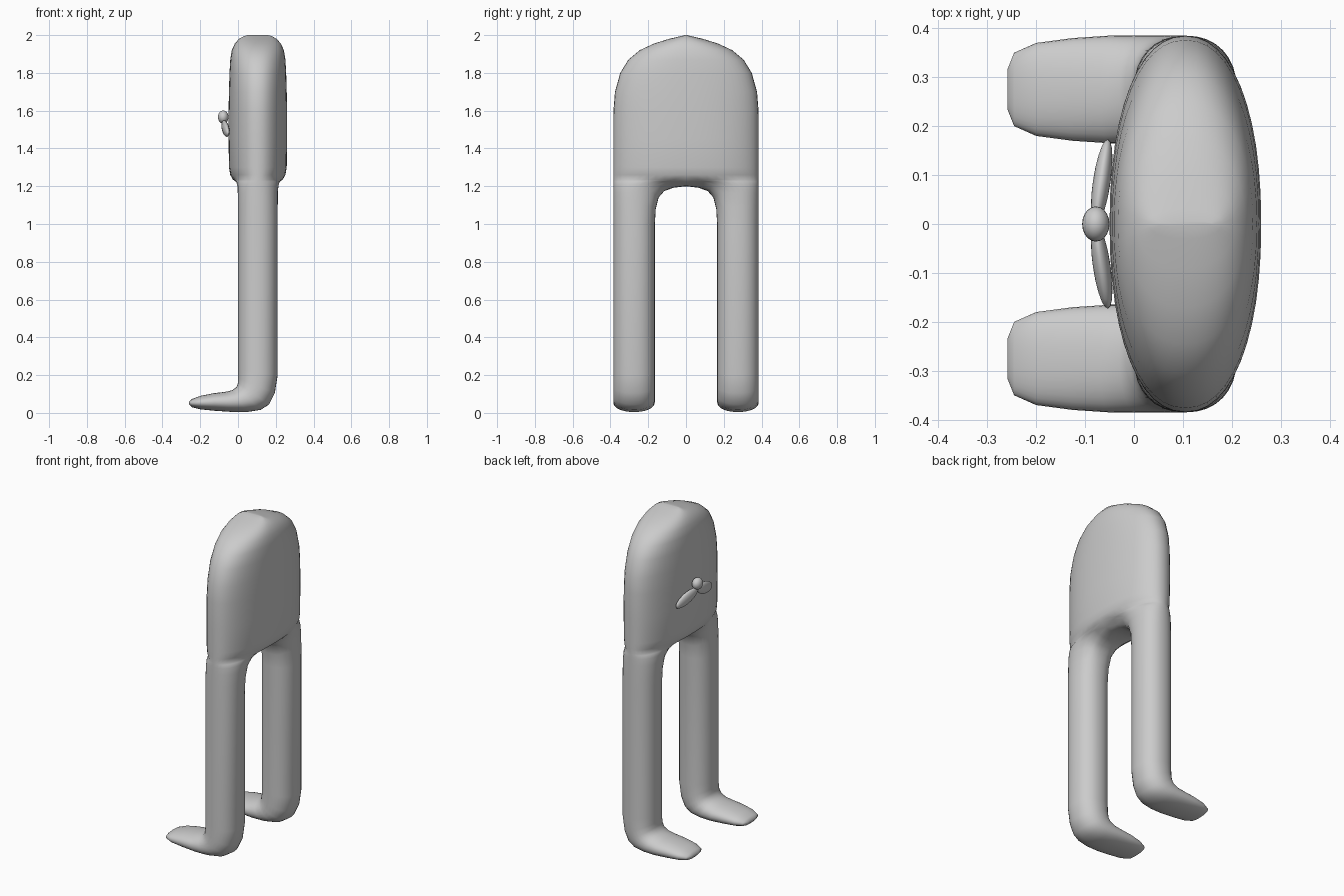
import bpy, bmesh, math
from mathutils import Matrix

if "Cube" in bpy.data.objects:
    bpy.data.objects.remove(bpy.data.objects["Cube"])

grey = bpy.data.materials.new("soft grey")
grey.diffuse_color = (0.6, 0.6, 0.6, 1)
grey.use_nodes = True
grey.node_tree.nodes["Principled BSDF"].inputs["Base Color"].default_value = grey.diffuse_color

OUTER, INNER = 24, 8      # ring segments: outer shell, inner leg side
CX = 0.105                # body centre line in x


def sgn_pow(v, p):
    return math.copysign(abs(v) ** p, v)


def finish(bm, name):
    bmesh.ops.recalc_face_normals(bm, faces=bm.faces)
    mesh = bpy.data.meshes.new(name)
    bm.to_mesh(mesh)
    bm.free()
    mesh.materials.append(grey)
    for p in mesh.polygons:
        p.use_smooth = True
    obj = bpy.data.objects.new(name, mesh)
    bpy.context.collection.objects.link(obj)
    return obj


def leg_ring(a, b, yi, yo):
    """Rounded ring between outline points a and b (x, z) and widths yi..yo."""
    pts = []
    for i in range(OUTER + INNER):
        if i <= OUTER:
            t = math.radians(-135 + 270 * i / OUTER)
        else:
            t = math.radians(135 + 90 * (i - OUTER) / INNER)
        u = sgn_pow(math.sin(t), 2 / 2.2)
        v = sgn_pow(math.cos(t), 2 / 2.2)
        w = (u + 1) / 2
        pts.append((a[0] + (b[0] - a[0]) * w, (yi + yo) / 2 + v * (yo - yi) / 2,
                    a[1] + (b[1] - a[1]) * w))
    return pts


def torso_ring(z, hy, hx):
    """Half lens from front centre round the side to back centre."""
    pts = []
    for i in range(OUTER + 1):
        t = math.pi * (i / OUTER - 0.5)
        c = max(0.0, math.cos(t)) if 0 < i < OUTER else 0.0
        pts.append((CX + hx * sgn_pow(math.sin(t), 2 / 2.2), hy * c ** (2 / 2.2), z))
    return pts


# Foot and leg rings, from the toe upward
YI, YO = 0.165, 0.385
rings = [leg_ring(*r) for r in (
    ((-.259, .060), (-.259, .045), .235, .315),
    ((-.245, .073), (-.245, .030), .200, .350),
    ((-.200, .090), (-.200, .019), .180, .370),
    ((-.130, .104), (-.120, .011), .170, .380),
    ((-.070, .111), (-.030, .005), YI, YO),
    ((-.030, .120), (.050, .005), YI, YO),
    ((-.008, .137), (.120, .016), YI, YO),
    ((.000, .158), (.165, .045), YI, YO),
    ((.000, .185), (.195, .105), YI, YO),
    ((.000, .230), (.210, .200), YI, YO),
    ((.000, 1.00), (.210, 1.00), YI, YO))]

# Blend the leg top into half of the torso base, forming the arch
base = torso_ring(1.235, YO, 0.132)
for i in range(1, INNER):
    s = 1 - 2 * i / INNER
    base.append((CX + 0.132 * s, 0.0, 1.2 + 0.035 * s ** 4))
top_leg = rings[-1]
for f, g in ((.03, .4), (.12, .7), (.3, .87), (.6, .96), (1, 1)):
    rings.append([(p[0] + (q[0] - p[0]) * f, p[1] + (q[1] - p[1]) * f,
                   p[2] + (q[2] - p[2]) * g) for p, q in zip(top_leg, base)])

torso = [torso_ring(*r) for r in (
    (1.26, .385, .146), (1.30, .385, .153), (1.45, .385, .155), (1.60, .384, .155),
    (1.70, .376, .153), (1.80, .348, .150), (1.87, .305, .146), (1.92, .245, .138),
    (1.955, .17, .122), (1.98, .09, .100), (1.994, .03, .075), (2.0, .006, .055))]

# Body: loft one half, then mirror and weld
bm = bmesh.new()
vr = [[bm.verts.new(p) for p in r] for r in rings + torso]
bm.faces.new(vr[0])
bm.faces.new(vr[-1])
for a, b in zip(vr, vr[1:]):
    closed = len(b) > OUTER + 1
    n = OUTER + INNER if closed else OUTER
    for i in range(n):
        j = (i + 1) % len(a) if closed else i + 1
        bm.faces.new((a[i], a[j], b[j], b[i]))
copy = bmesh.ops.duplicate(bm, geom=bm.verts[:] + bm.edges[:] + bm.faces[:])
half = [g for g in copy["geom"] if isinstance(g, bmesh.types.BMVert)]
bmesh.ops.scale(bm, vec=(1, -1, 1), verts=half)
bmesh.ops.remove_doubles(bm, verts=bm.verts, dist=0.0005)
finish(bm, "body_with_legs")


def blob(bm, loc, size, rot=None):
    m = Matrix.Translation(loc) @ (rot or Matrix()) @ Matrix.Diagonal((*size, 1))
    bmesh.ops.create_uvsphere(bm, u_segments=20, v_segments=12, radius=1, matrix=m)


# Moustache: two drooping lobes
bm = bmesh.new()
for s in (1, -1):
    tilt = Matrix.Rotation(-0.30 * s, 4, 'X') @ Matrix.Rotation(-0.14 * s, 4, 'Z')
    blob(bm, (-.066, .086 * s, 1.505), (.018, .092, .036), tilt)
finish(bm, "moustache")

# Nose
bm = bmesh.new()
blob(bm, (-.078, 0, 1.566), (.028, .036, .035))
finish(bm, "nose")
